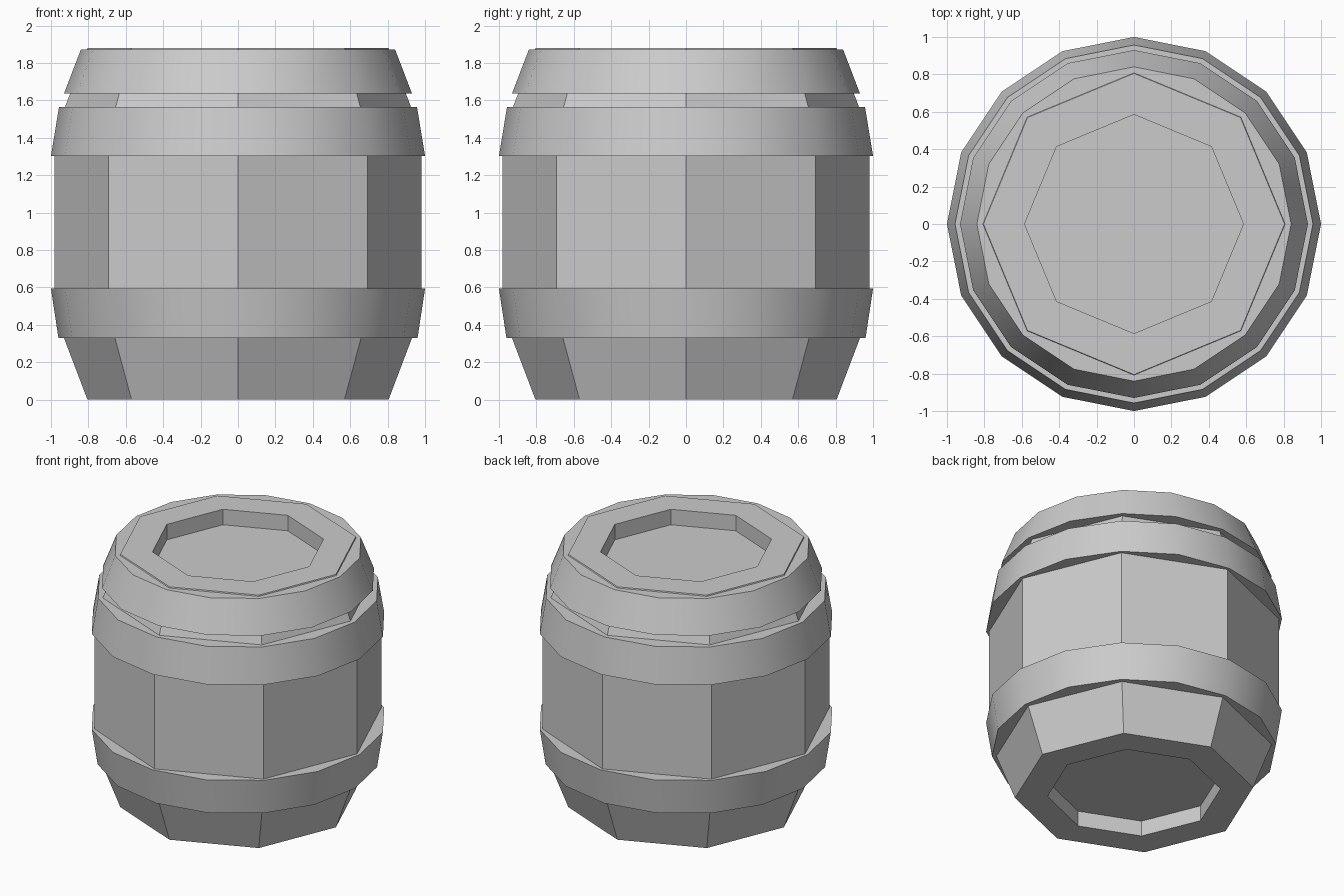
import bpy
import bmesh
import math

if "Cube" in bpy.data.objects:
    bpy.data.objects.remove(bpy.data.objects["Cube"], do_unlink=True)

# Single plain grey
grey = bpy.data.materials.new("plain_grey")
grey.use_nodes = True
colour = (0.6, 0.6, 0.6, 1.0)
grey.diffuse_color = colour
grey.node_tree.nodes["Principled BSDF"].inputs["Base Color"].default_value = colour


def turned_solid(name, profile, sides):
    """Closed solid from (radius, height) rings, with flat caps at both ends."""
    bm = bmesh.new()
    rings = []
    for radius, z in profile:
        angles = [2 * math.pi * i / sides for i in range(sides)]
        rings.append([bm.verts.new((radius * math.cos(a), radius * math.sin(a), z))
                      for a in angles])
    for low, high in zip(rings, rings[1:]):
        for i in range(sides):
            j = (i + 1) % sides
            bm.faces.new((low[i], low[j], high[j], high[i]))
    bm.faces.new(rings[0][::-1])
    bm.faces.new(rings[-1])
    bmesh.ops.recalc_face_normals(bm, faces=bm.faces[:])
    mesh = bpy.data.meshes.new(name)
    bm.to_mesh(mesh)
    bm.free()
    mesh.materials.append(grey)
    obj = bpy.data.objects.new(name, mesh)
    bpy.context.collection.objects.link(obj)
    return obj


# Eight-sided body with a recess in each end
height, recess = 1.88, 0.115
turned_solid("barrel_body", [
    (0.585, recess), (0.585, 0), (0.805, 0), (0.98, 0.46),
    (0.98, height - 0.46), (0.805, height), (0.585, height),
    (0.585, height - recess)], 8)

# Sixteen-sided hoops, smooth around the sides
hoops = {
    "lower_hoop": [(0.96, 0.33), (1.0, 0.593)],
    "upper_hoop": [(1.0, 1.303), (0.957, 1.565)],
    "rim_hoop": [(0.93, 1.637), (0.84, 1.872)],
}
for name, profile in hoops.items():
    hoop = turned_solid(name, profile, 16)
    bpy.ops.object.select_all(action='DESELECT')
    hoop.select_set(True)
    bpy.context.view_layer.objects.active = hoop
    bpy.ops.object.shade_smooth_by_angle(angle=math.radians(30))

    # Open the rim hoop so the body recess stays clear
    if name == "rim_hoop":
        bm = bmesh.new()
        bm.from_mesh(hoop.data)
        caps = [f for f in bm.faces if len(f.verts) > 4]
        for cap in caps:
            bmesh.ops.inset_region(bm, faces=[cap], thickness=0.14)
        bmesh.ops.delete(bm, geom=caps, context='FACES')
        bm.to_mesh(hoop.data)
        bm.free()
